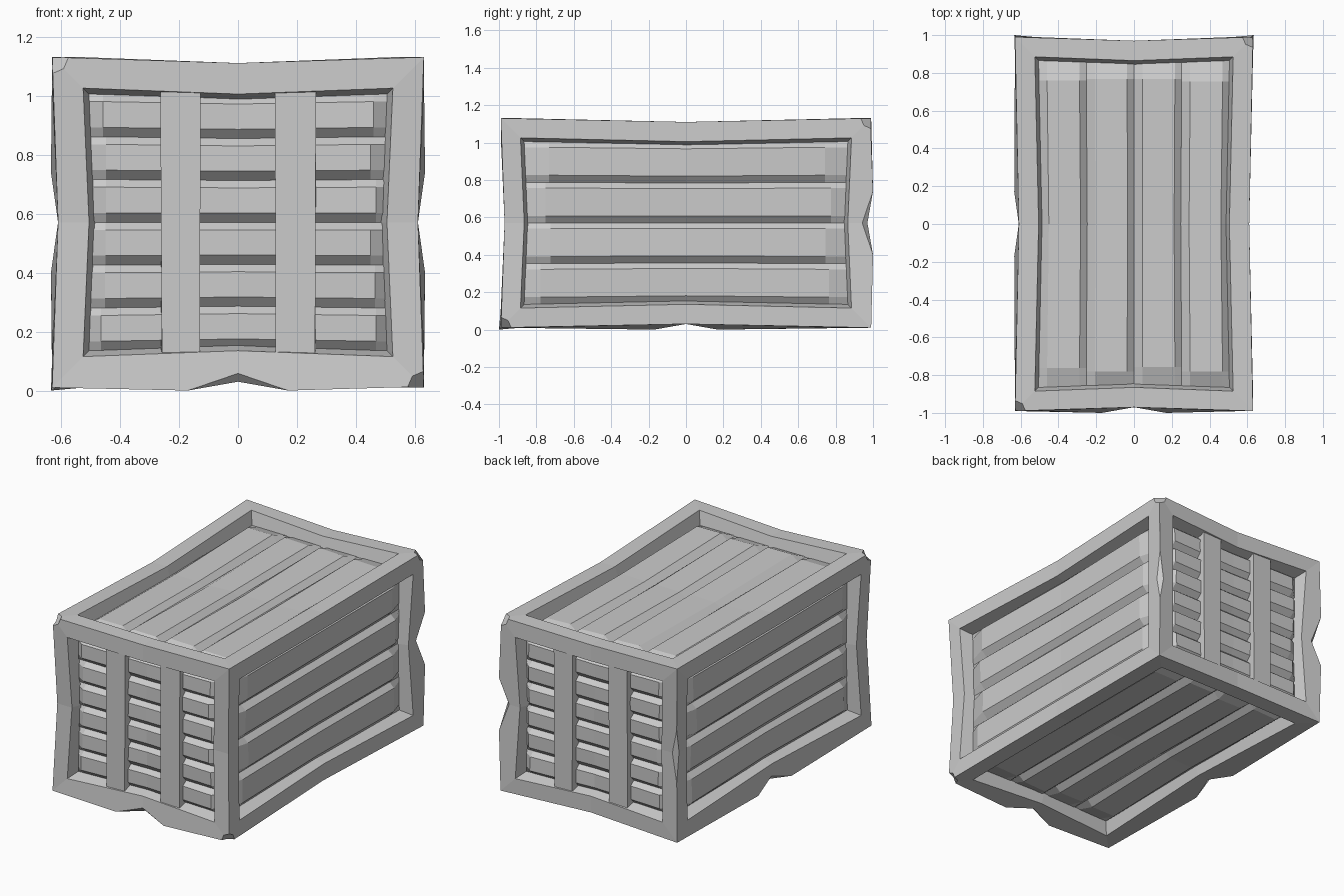
import bpy, bmesh, random
from mathutils import Vector

if "Cube" in bpy.data.objects:
    bpy.data.objects.remove(bpy.data.objects["Cube"])

random.seed(4)
H = (0.63, 0.99, 0.56)      # half sizes
ZC = 0.57                   # centre height
PINCH = 0.02                # beams bow inwards at their middles
FLOOR = 0.085               # depth of the recessed panels


def place(n, s, a, b, u, v, d):
    """Point on the side facing axis n (sign s), at u along a, v along b, depth d."""
    p = Vector((0, 0, 0))
    p[n], p[a], p[b] = s * (H[n] - d), u, v
    return p


def finish(bm, name):
    bmesh.ops.recalc_face_normals(bm, faces=bm.faces[:])
    me = bpy.data.meshes.new(name)
    bm.to_mesh(me)
    bm.free()
    ob = bpy.data.objects.new(name, me)
    ob.location.z = ZC
    bpy.context.collection.objects.link(ob)
    return ob


# Frame: box with a pinched, tapered recess in all six sides
bm = bmesh.new()
DIRS = [(-1, -1), (0, -1), (1, -1), (1, 0), (1, 1), (0, 1), (-1, 1), (-1, 0)]
for n in range(3):
    a, b = [k for k in range(3) if k != n]
    for s in (-1, 1):
        rings = []
        for inset, depth in ((0, 0), (0.105, 0), (0.125, FLOOR + 0.001)):
            ring = []
            for i, j in DIRS:
                p = PINCH if i * j == 0 else 0
                d = depth + (p if depth == 0 else 0)
                ring.append(bm.verts.new(place(n, s, a, b, i * (H[a] - inset - p),
                                               j * (H[b] - inset - p), d)))
            rings.append(ring)
        for r0, r1 in zip(rings, rings[1:]):
            for k in range(8):
                m = (k + 1) % 8
                bm.faces.new((r0[k], r0[m], r1[m], r1[k]))
        bm.faces.new(rings[-1])
bmesh.ops.remove_doubles(bm, verts=bm.verts[:], dist=1e-4)
bmesh.ops.recalc_face_normals(bm, faces=bm.faces[:])


def chip(signs, offset):
    target = Vector([sg * (H[k] - (PINCH if 0 in signs else 0)) for k, sg in enumerate(signs)])
    v = min(bm.verts, key=lambda q: (q.co - target).length)
    return bmesh.ops.bevel(bm, geom=[v], offset=offset, affect='VERTICES',
                           segments=1, profile=0.5)['verts']


# Broken corners
for c in ((-1, -1, 1), (1, -1, -1), (1, 1, 1)):
    chip(c, 0.055)
# Long splinters in the middle of some beams
for c in ((0, -1, -1), (-1, 0, -1), (1, 1, 0), (-1, 1, 0)):
    along = c.index(0)
    for v in chip(c, 0.028):
        if abs(v.co[along]) > 0.01:
            for k in range(3):
                if k == along:
                    v.co[k] = 0.17 if v.co[k] > 0 else -0.17
                else:
                    v.co[k] = c[k] * (H[k] + (0.01 if k else 0.004))
finish(bm, "crate_frame")


# Planks: pillow-shaped boards laid side by side in each recess
def planks(name, n, s, a, b, count, bevel, end):
    bm = bmesh.new()
    L, W = H[a] - 0.125, H[b] - 0.125
    step = 2 * W / count
    for c in range(count):
        w0, w1 = -W + c * step, -W + (c + 1) * step
        e0, e1 = (end * random.uniform(0.7, 1.2) for _ in range(2))
        us = (-L, -L + e0, 0, L - e1, L)
        vs = (w0, w0 + bevel, w1 - bevel * 0.8, w1)
        grid = []
        for i, u in enumerate(us):
            row = []
            for j, v in enumerate(vs):
                d = FLOOR
                if 0 < i < 4 and 0 < j < 3:
                    d -= 0.035 + random.uniform(-0.004, 0.004)
                if i == 2:
                    v *= 0.98
                    d += 0.008 if 0 < j < 3 else 0
                row.append(bm.verts.new(place(n, s, a, b, u, v, d)))
            grid.append(row)
        for i in range(4):
            for j in range(3):
                bm.faces.new((grid[i][j], grid[i + 1][j], grid[i + 1][j + 1], grid[i][j + 1]))
    # orient outwards
    ob = finish(bm, name)
    if ob.data.polygons[4].normal[n] * s < 0:
        ob.data.flip_normals()


for s, label in ((-1, "front"), (1, "back")):
    planks(label + "_planks", 1, s, 0, 2, 6, 0.032, 0.05)
for s, label in ((-1, "left"), (1, "right")):
    planks(label + "_planks", 0, s, 1, 2, 4, 0.038, 0.12)
for s, label in ((-1, "bottom"), (1, "top")):
    planks(label + "_planks", 2, s, 1, 0, 4, 0.045, 0.11)

# Upright straps across the front and back
for s, label in ((-1, "front"), (1, "back")):
    for side in (-1, 1):
        bm = bmesh.new()
        bmesh.ops.create_cube(bm, size=1)
        for v in bm.verts:
            v.co.x = side * 0.195 + v.co.x * 0.132 + random.uniform(-0.004, 0.004)
            v.co.y = s * (H[1] - 0.055) + v.co.y * 0.07
            v.co.z *= 0.885
        finish(bm, f"{label}_strap_{'left' if side < 0 else 'right'}")
